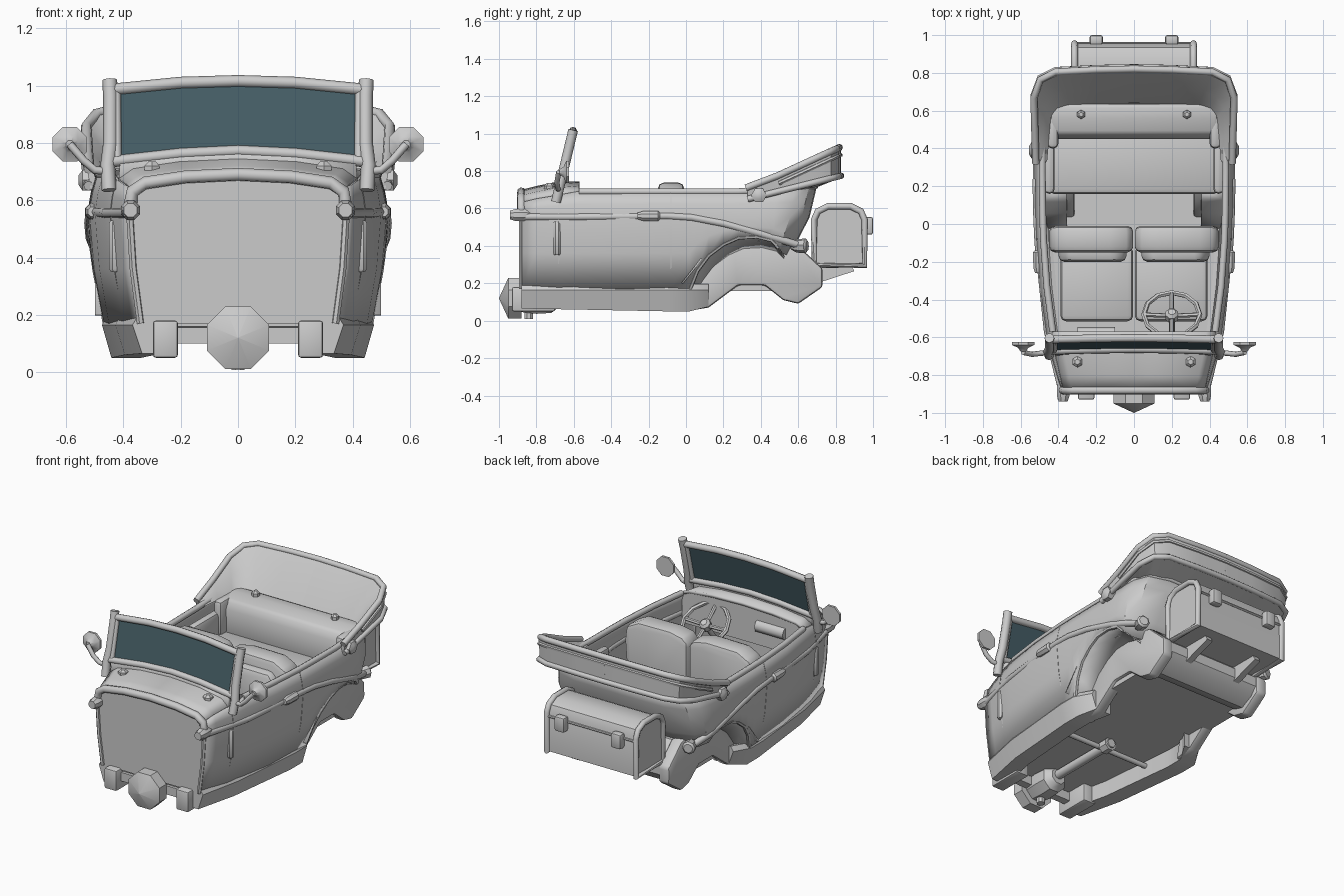
import bpy, bmesh
from math import radians, sin, cos, pi
from mathutils import Vector, Matrix

if "Cube" in bpy.data.objects:
    bpy.data.objects.remove(bpy.data.objects["Cube"])


def finish(name, bm, mirror=False, thick=0, angle=35):
    bmesh.ops.recalc_face_normals(bm, faces=bm.faces)
    me = bpy.data.meshes.new(name)
    bm.to_mesh(me)
    bm.free()
    me.polygons.foreach_set("use_smooth", [True] * len(me.polygons))
    me.set_sharp_from_angle(angle=radians(angle))
    ob = bpy.data.objects.new(name, me)
    bpy.context.collection.objects.link(ob)
    if thick:
        so = ob.modifiers.new("thickness", 'SOLIDIFY')
        so.thickness, so.offset = thick, 0
    if mirror:
        ob.modifiers.new("mirror", 'MIRROR')
    return ob


def loft(name, rings, closed=True, cap=True, **kw):
    bm = bmesh.new()
    vs = [[bm.verts.new(p) for p in r] for r in rings]
    n = len(rings[0])
    for a, b in zip(vs, vs[1:]):
        for i in range(n if closed else n - 1):
            j = (i + 1) % n
            bm.faces.new((a[i], a[j], b[j], b[i]))
    if closed and cap:
        bm.faces.new(vs[0])
        bm.faces.new(vs[-1])
    return finish(name, bm, **kw)


def prism(name, pts, axis, a, b, bevel=0, **kw):
    def at(p, t):
        q = list(p)
        q.insert("xyz".index(axis), t)
        return q
    bm = bmesh.new()
    lo, hi = ([bm.verts.new(at(p, t)) for p in pts] for t in (a, b))
    bm.faces.new(lo)
    bm.faces.new(hi)
    for i in range(len(pts)):
        j = (i + 1) % len(pts)
        bm.faces.new((lo[i], lo[j], hi[j], hi[i]))
    if bevel:
        bmesh.ops.recalc_face_normals(bm, faces=bm.faces)
        es = [e for e in bm.edges if e.calc_face_angle(0) > 0.6]
        bmesh.ops.bevel(bm, geom=es, offset=bevel, segments=2, profile=0.5, affect='EDGES')
    return finish(name, bm, **kw)


def box(name, x, y, z, **kw):
    return prism(name, [(y[0], z[0]), (y[1], z[0]), (y[1], z[1]), (y[0], z[1])], 'x', *x, **kw)


def tube(name, pts, r, n=8, cyclic=False, **kw):
    P = [Vector(p) for p in pts]
    rings, m, nrm = [], len(P), None
    for i, p in enumerate(P):
        a = P[(i - 1) % m] if cyclic or i else p
        b = P[(i + 1) % m] if cyclic or i < m - 1 else p
        t = (b - a).normalized()
        if nrm is None:
            nrm = t.orthogonal()
        nrm = (nrm - t * nrm.dot(t)).normalized()
        s = t.cross(nrm)
        rings.append([p + r * (cos(2 * pi * k / n) * nrm + sin(2 * pi * k / n) * s) for k in range(n)])
    if cyclic:
        rings.append(rings[0])
    return loft(name, rings, cap=not cyclic, angle=50, **kw)


def lathe(name, prof, centre, axis, n=8, **kw):
    rot = Vector((0, 0, 1)).rotation_difference(Vector(axis)).to_matrix()
    rings = [[rot @ Vector((max(r, .001) * cos(2 * pi * (k + .5) / n), max(r, .001) * sin(2 * pi * (k + .5) / n), h))
              + Vector(centre) for k in range(n)] for r, h in prof]
    return loft(name, rings, **kw)


def lerp(table, v):
    for (a, p), (b, q) in zip(table, table[1:]):
        if v <= b:
            return p + (q - p) * max(0, (v - a) / (b - a))
    return table[-1][1]


def flip(pts):  # full width from a half path that starts on the centre line
    return [(-p[0], *p[1:]) for p in reversed(pts[1:])] + pts


# body shell: stations are belt half width, y, bottom z, top z, rear weight
ST = [(.378, -.88, .17, .63, 0), (.4, -.8, .17, .65, 0), (.435, -.68, .17, .67, 0), (.457, -.57, .17, .69, 0),
      (.49, -.33, .17, .69, 0), (.509, -.08, .17, .69, 0), (.512, .02, .17, .69, 0), (.513, .06, .27, .69, 0),
      (.514, .12, .35, .69, 0), (.515, .2, .41, .69, 0), (.516, .28, .445, .69, 0), (.516, .38, .45, .695, 0),
      (.515, .48, .43, .7, .2), (.505, .58, .39, .71, .7), (.46, .65, .36, .72, 1), (.33, .685, .35, .72, 1),
      (0, .69, .35, .72, 1)]
WIDE = [(.17, .9), (.35, .965), (.5, 1), (.57, 1), (.62, .98), (.72, .925)]
DROP = [(.3, .16), (.42, .11), (.55, .04), (.72, 0)]


def column(w, y, zb, zt, t):
    zs = [zb, zb + (.555 - zb) * .5, .555, .555 + (zt - .555) * .5, zt]
    return [(w * lerp(WIDE, z), y - t * lerp(DROP, z), z) for z in zs]


cols = [column(*s) for s in ST]
loft("body_shell", cols, closed=False, mirror=True, thick=.02)
tube("body_rim", [c[-1] for c in cols[3:]], .018, mirror=True)

# cowl and front panel
cowl = []
for c, zc in zip(cols[:4], (.69, .71, .735, .735)):
    x, y, z = c[-1]
    cowl.append([(x * f, y, z + (zc - z) * g) for f, g in ((1, 0), (.88, .5), (.5, .85), (0, 1))])
loft("cowl", cowl, closed=False, mirror=True, thick=.02)
arch = list(reversed(cowl[0])) + [cols[0][3], cols[0][2]]
front = flip(list(reversed(cowl[0])) + list(reversed(cols[0]))[1:])
prism("front_panel", [(p[0], p[2]) for p in front], 'y', -.88, -.86)
tube("front_panel_arch", flip(arch), .023)
tube("front_panel_edge", cols[0][:3], .013, n=6, mirror=True)
dash = flip(list(reversed(cowl[3])) + [(.43, 0, .5)])
prism("dashboard", [(p[0], p[2]) for p in dash], 'y', -.61, -.575)
tube("dashboard_panel", [(-.3, -.585, .62), (-.1, -.585, .62)], .04)
lathe("cowl_knob", [(.03, 0), (.03, .035), (.015, .05)], (.3, -.73, .685), (0, 0, 1), n=6, mirror=True)

# floor, sills and frame
prism("floor", [(-.34, -.87), (.34, -.87), (.45, -.1), (.45, .02), (.37, .08), (.37, .55), (-.37, .55),
                (-.37, .08), (-.45, .02), (-.45, -.1)], 'z', .16, .19)
loft("sill", [[(x - .01, y, .195), (x + .008, y, .165), (x - .025, y, zb), (x - .13, y, zb), (x - .13, y, .17)]
              for x, y, zb in ((.36, -.88, .065), (.42, -.6, .06), (.467, -.1, .05), (.467, .02, .05),
                               (.41, .12, .075))], mirror=True)
prism("rear_frame", [(0, .05), (.12, .07), (.28, .19), (.42, .19), (.52, .11), (.6, .09), (.73, .18), (.73, .28),
                     (.6, .4), (.4, .43), (.25, .41), (.12, .31), (.03, .18)], 'x', .315, .39, bevel=.015,
      mirror=True)
prism("rear_tank", [(.48, .2), (.53, .15), (.6, .13), (.68, .17), (.72, .22), (.72, .28), (.6, .4), (.48, .4)],
      'x', -.32, .32)
loft("wheel_well", [[c[0], (c[0][0] - .06, c[0][1] + .01, c[0][2] - .015),
                     (.38, c[0][1] + .03, c[0][2] - .06)] for c in cols[6:15]],
     closed=False, mirror=True, thick=.01)
loft("wheel_box", [[(.5, y, z), (.36, y, z), (.36, y, .19)] for y, z in ((-.02, .2), (.06, .3), (.12, .38), (.18, .43))],
     closed=False, mirror=True, thick=.01)
tube("arch_lip", [c[0] for c in cols[6:14]], .012, n=6, mirror=True)
box("front_horn", (.21, .297), (-.93, -.7), (.05, .18), bevel=.01, mirror=True)
box("front_crossmember", (-.34, .34), (-.88, -.83), (.1, .155))

# gearbox, shaft and cross tube under the floor
lathe("front_drum", [(.118, 0), (.118, .07), (0, .12)], (0, -.88, .12), (0, -1, 0))
lathe("gearbox", [(.05, -.12), (.085, -.08), (.09, 0), (.08, .08)], (0, -.8, .12), (0, -1, 0))
lathe("drain_plug", [(.025, 0), (.025, .05)], (0, -.84, .008), (0, 0, 1))
tube("drive_shaft", [(0, -.75, .13), (0, -.2, .13)], .028)
tube("cross_tube", [(-.33, -.28, .13), (.33, -.28, .13)], .016)
lathe("shaft_joint", [(.042, -.03), (.042, .03)], (0, -.24, .13), (0, 1, 0))

# belt moulding, handles, vents, door seams, tail lamps
tube("belt_moulding", [(.385, -.93, .56), (.382, -.88, .555), (.457, -.57, .555), (.507, -.1, .56),
                       (.513, .03, .552), (.517, .2, .52), (.512, .4, .465), (.5, .5, .435), (.47, .6, .405)], .02,
     mirror=True)
lathe("moulding_end", [(.022, -.07), (.036, -.03), (.036, .02), (.025, .05)], (.375, -.89, .565), (0, -1, 0),
      mirror=True)
lathe("door_handle", [(.018, -.08), (.028, -.05), (.03, .03), (.02, .04)], (.507, -.18, .56), (0, 1, 0), mirror=True)
lathe("side_lamp_vent", [(.015, -.09), (.022, -.08), (.022, .08), (.015, .09)], (.43, -.69, .44), (0, 0, 1),
      mirror=True)
for k, zb in ((2, .2), (5, .19)):
    tube("door_seam", [(p[0] + .009, p[1], max(p[2], zb)) for p in cols[k]], .004, n=4, mirror=True)
lathe("tail_lamp", [(.02, -.06), (.036, -.03), (.04, .02), (.028, .03)], (.46, .62, .4), (.3, 1, 0), mirror=True)


# windscreen
def scr(x, z, d=0):
    return (x, -.68 + (z - .7) * .24 + d, z)


mat = bpy.data.materials.new("glass")
mat.diffuse_color = (.06, .11, .13, 1)
mat.use_nodes = True
mat.node_tree.nodes["Principled BSDF"].inputs["Base Color"].default_value = mat.diffuse_color
edge = flip([scr(0, 1.0), scr(.2, .997), scr(.42, .975)])
low = flip([scr(0, .785), scr(.2, .775), scr(.41, .75)])
glass = loft("windscreen_glass", [edge, low], closed=False)
glass.data.materials.append(mat)
tube("windscreen_top_rail", flip([scr(0, 1.016), scr(.2, 1.01), scr(.45, .985)]), .021)
tube("windscreen_bottom_rail", flip([scr(0, .772), scr(.2, .762), scr(.44, .735)]), .02)
loft("windscreen_base", [low, flip([scr(0, .71), scr(.2, .7), scr(.42, .63)])], closed=False, thick=.025)
tube("windscreen_post", [scr(.45, .635), scr(.455, .72), scr(.445, .8), scr(.445, .96), scr(.448, 1.02)], .026,
     mirror=True)
tube("windscreen_inner_post", [scr(.422, .74), scr(.425, .99)], .016, mirror=True)

# side mirrors
lathe("side_mirror", [(.015, 0), (.03, .02), (.065, .035), (.065, .05)], (.587, -.675, .795), (0, 1, 0), mirror=True)
tube("mirror_arm", [(.44, -.68, .7), (.5, -.685, .705), (.54, -.69, .74), (.587, -.68, .795)], .014, mirror=True)

# front seats
prism("front_seat_back", [(.004, .19), (.42, .19), (.45, .6), (.44, .69), (.35, .735), (.13, .738), (.04, .72),
                          (.004, .69)], 'y', -.15, -.01, bevel=.03, mirror=True)
prism("front_seat_bolster", [(.04, .3), (.39, .3), (.4, .6), (.35, .67), (.1, .67), (.04, .62)], 'y', -.2, -.1,
      bevel=.03, mirror=True)
box("front_seat_cushion", (.004, .39), (-.515, -.12), (.2, .4), bevel=.03, mirror=True)

# rear seat
box("rear_seat_base", (-.37, .37), (.18, .55), (.18, .43))
box("rear_seat_cushion", (-.45, .45), (.16, .5), (.415, .49), bevel=.025)
prism("rear_seat_back", [(.46, .45), (.45, .64), (.48, .69), (.56, .71), (.63, .71), (.64, .68), (.55, .45)], 'x',
      -.44, .44, bevel=.015)
box("rear_armrest", (.42, .475), (.16, .52), (.46, .63), bevel=.025, mirror=True)
box("rear_seat_wing", (.40, .46), (.4, .6), (.48, .7), bevel=.025, mirror=True)
lathe("rear_knob", [(.024, 0), (.024, .03), (.012, .042)], (.28, .58, .7), (0, 0, 1), n=6, mirror=True)

# steering wheel
M = Matrix.Translation((.2, -.48, .585)) @ Matrix.Rotation(radians(-38), 4, 'X')
tube("steering_wheel", [M @ Vector((.148 * cos(2 * pi * k / 12), .148 * sin(2 * pi * k / 12), 0))
                        for k in range(12)], .014, n=6, cyclic=True)
for k in range(4):
    a = radians(90 * k)
    tube("wheel_spoke", [M @ Vector((0, 0, -.01)), M @ Vector((.145 * cos(a), .145 * sin(a), 0))], .012, n=6)
lathe("wheel_hub", [(.035, -.03), (.035, .01), (.02, .025)], M.translation, M.to_3x3().col[2])
tube("steering_column", [M @ Vector((0, 0, 0)), M @ Vector((0, 0, -.36))], .016)

# folded hood wrapped round the back
outer = [(.525, .33), (.53, .5), (.535, .68), (.5, .775), (.42, .815), (.2, .826), (0, .83)]
inner = [(.46, .33), (.45, .44), (.435, .56), (.4, .6), (.34, .625), (.2, .635), (0, .64)]
rings, tops, lows = [], [], []
for (x, y), (u, v) in zip(outer, inner):
    zt, zb = .71 + max(0, y - .36) * .46, .64 + (y - .33) * .25
    tops.append((x - .005, y - .01, zt))
    lows.append((x - .003, y, zb + .01))
    rings.append([(x - .01, y, zb), (x, y, zt - .01), (x * .85 + u * .15, y * .85 + v * .15, zt - .005),
                  (x * .4 + u * .6, y * .4 + v * .6, zt * .5 + .7 * .5), (u, v, .69)])
loft("folded_hood", rings, mirror=True)
tube("hood_top_edge", tops, .019, mirror=True)
tube("hood_lower_edge", lows, .017, mirror=True)
tube("hood_mid_fold", [(x + .004, y + .006, z - .04) for x, y, z in tops[1:]], .012, n=6, mirror=True)
lathe("hood_pivot", [(.042, -.03), (.042, .015), (.02, .028)], (.528, .39, .67), (1, 0, 0), n=6, mirror=True)

# luggage trunk on its brackets
prof = [(.685, .295), (.955, .295), (.955, .54), (.935, .585), (.88, .612), (.76, .612), (.705, .585), (.685, .54)]
prism("luggage_trunk", prof, 'x', -.315, .315)
tube("trunk_edge", [(.315, y, z) for y, z in prof], .018, cyclic=True, mirror=True)
tube("trunk_lid_seam", [(-.31, .956, .52), (.31, .956, .52)], .008, n=6)
box("trunk_latch", (.165, .235), (.95, 1.0), (.46, .555), bevel=.012, mirror=True)
prism("trunk_bracket", [(.7, .2), (.9, .265), (.88, .3), (.66, .3)], 'x', .16, .2, mirror=True)
